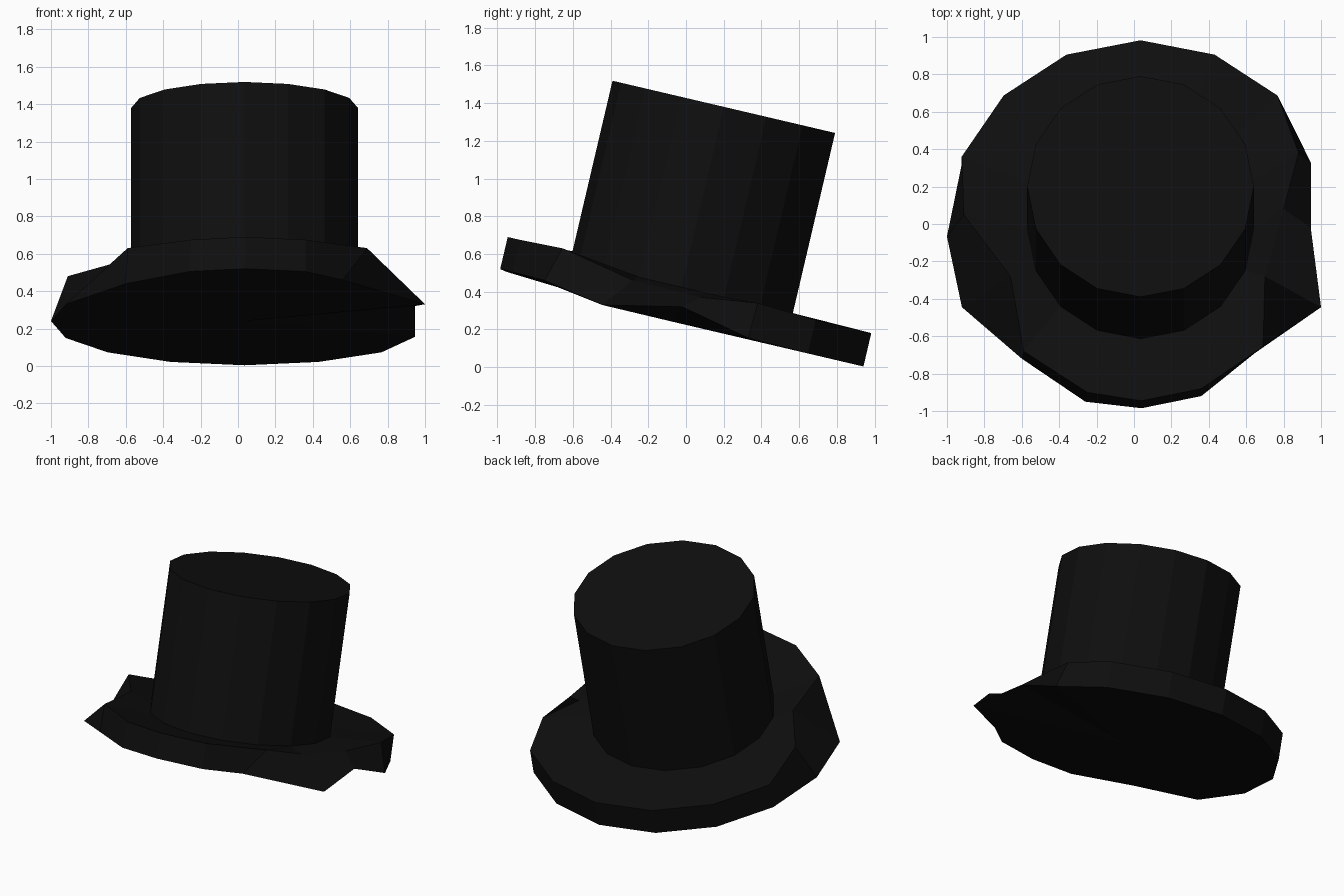
import bpy, bmesh, math
from mathutils import Vector, Matrix

if "Cube" in bpy.data.objects:
    bpy.data.objects.remove(bpy.data.objects["Cube"])

SIDES = 16
CENTRE = Vector((0.035, -0.067, 0.24))
TILT = Matrix.Rotation(math.radians(-13.2), 3, 'X')   # the hat leans to the back

felt = bpy.data.materials.new("black_felt")
felt.diffuse_color = (0.0045, 0.0045, 0.0045, 1)
felt.use_nodes = True
felt.node_tree.nodes["Principled BSDF"].inputs["Base Color"].default_value = felt.diffuse_color


def ring(radius, height):
    """Tilted 16-sided ring around the hat axis."""
    pts = []
    for i in range(SIDES):
        a = 2 * math.pi * i / SIDES
        pts.append(CENTRE + TILT @ Vector((radius * math.cos(a), radius * math.sin(a), height)))
    return pts


def loft(name, rings, cap_start=None, cap_end=None):
    """Skin a list of rings, with optional centre points closing the ends."""
    bm = bmesh.new()
    rows = [[bm.verts.new(p) for p in r] for r in rings]
    for lo, hi in zip(rows, rows[1:]):
        for i in range(SIDES):
            j = (i + 1) % SIDES
            bm.faces.new((lo[i], lo[j], hi[j], hi[i]))
    for row, cap in ((rows[0], cap_start), (rows[-1], cap_end)):
        if cap is not None:
            c = bm.verts.new(cap)
            for i in range(SIDES):
                bm.faces.new((row[i], row[(i + 1) % SIDES], c))
    bmesh.ops.recalc_face_normals(bm, faces=bm.faces[:])
    mesh = bpy.data.meshes.new(name)
    bm.to_mesh(mesh)
    bm.free()
    mesh.materials.append(felt)
    obj = bpy.data.objects.new(name, mesh)
    bpy.context.collection.objects.link(obj)
    return obj


def axis(height):
    return CENTRE + TILT @ Vector((0, 0, height))


# Brim: regular at the back, bent and curled at the front and sides
under = ring(1.035, 0.0)
upper = ring(1.035, 0.182)
bent_under = {
    0: (0.945, -0.02, 0.32), 1: (0.945, 0.33, 0.155),
    9: (-0.92, -0.445, 0.33), 10: (-0.60, -0.72, 0.44),
    11: (-0.26, -0.95, 0.505), 12: (0.04, -0.985, 0.52),
    13: (0.36, -0.92, 0.505), 14: (0.56, -0.75, 0.46), 15: (1.0, -0.445, 0.33),
}
bent_upper = {
    0: (0.80, 0.08, 0.37), 1: (0.88, 0.38, 0.34),
    8: (-0.91, 0.05, 0.48), 9: (-0.66, -0.28, 0.55), 10: (-0.59, -0.68, 0.63),
    11: (-0.25, -0.90, 0.675), 12: (0.04, -0.945, 0.69),
    13: (0.36, -0.88, 0.675), 14: (0.69, -0.655, 0.63), 15: (0.70, -0.28, 0.46),
}
for i, p in bent_under.items():
    under[i] = Vector(p)
for i, p in bent_upper.items():
    upper[i] = Vector(p)
loft("brim", [under, upper, ring(0.6, 0.19)], cap_start=axis(0.0), cap_end=axis(0.19))

# Crown: straight tilted tube with a flat top
loft("crown", [ring(0.606, 0.15), ring(0.606, 1.171)], cap_end=axis(1.171))
